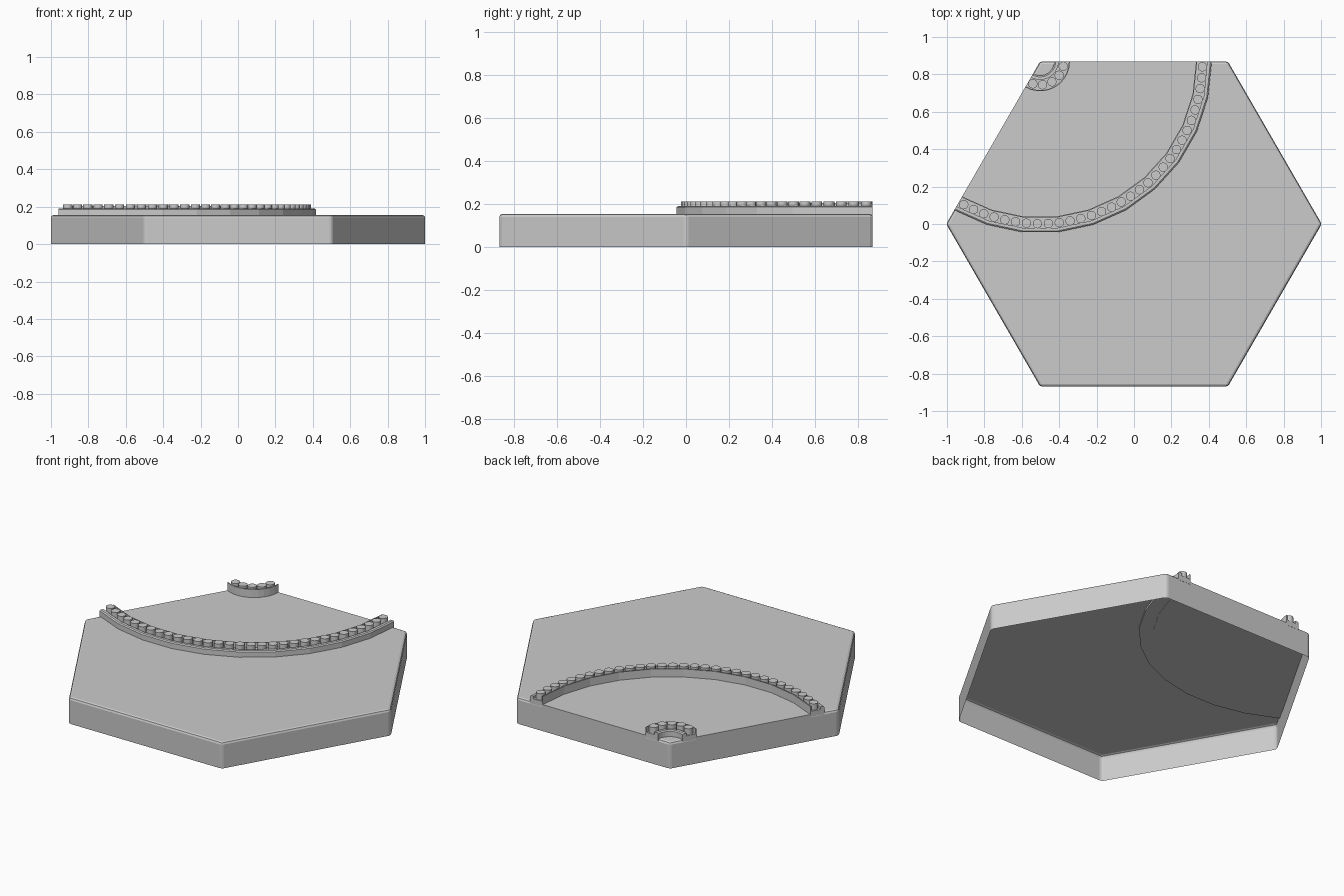
import bpy, bmesh, math
from mathutils import Matrix

if "Cube" in bpy.data.objects:
    bpy.data.objects.remove(bpy.data.objects["Cube"])

HEX_R = 1.004                      # slightly over 1: corners get rounded
CX, CY = -HEX_R / 2, HEX_R * math.sqrt(3) / 2   # arc centre: back-left corner
TOP, BEVEL = 0.155, 0.014
SPAN = math.radians(120)


def finish(bm, name):
    bmesh.ops.recalc_face_normals(bm, faces=bm.faces)
    me = bpy.data.meshes.new(name)
    bm.to_mesh(me)
    bm.free()
    ob = bpy.data.objects.new(name, me)
    bpy.context.collection.objects.link(ob)
    return ob


def smooth(ob, deg=35):
    bpy.ops.object.select_all(action='DESELECT')
    ob.select_set(True)
    bpy.context.view_layer.objects.active = ob
    bpy.ops.object.shade_smooth_by_angle(angle=math.radians(deg))


def arc_sweep(name, profile, segs=10):
    """Sweep a closed (radius, z) profile through the 120 degree corner."""
    bm = bmesh.new()
    rings = []
    for i in range(segs + 1):
        a = -SPAN * i / segs
        rings.append([bm.verts.new((CX + r * math.cos(a), CY + r * math.sin(a), z))
                      for r, z in profile])
    n = len(profile)
    for a, b in zip(rings, rings[1:]):
        for k in range(n):
            bm.faces.new((a[k], a[(k + 1) % n], b[(k + 1) % n], b[k]))
    bm.faces.new(rings[0])
    bm.faces.new(rings[-1])
    return finish(bm, name)


# Hexagonal tile: open underneath, bevelled top and corners
bm = bmesh.new()
ring = bmesh.ops.create_circle(bm, cap_ends=True, radius=HEX_R, segments=6)['verts']
bmesh.ops.rotate(bm, verts=ring, matrix=Matrix.Rotation(math.radians(30), 3, 'Z')
                 if abs(abs(ring[0].co.x) - HEX_R) > 0.01
                 and abs(ring[0].co.x) < 0.01 else Matrix.Identity(3))
base = bm.faces[:]
ext = bmesh.ops.extrude_face_region(bm, geom=base)
bmesh.ops.translate(bm, vec=(0, 0, TOP),
                    verts=[v for v in ext['geom'] if isinstance(v, bmesh.types.BMVert)])
low = [f for f in bm.faces if all(v.co.z < 0.01 for v in f.verts)]
bmesh.ops.delete(bm, geom=low, context='FACES_ONLY')
edges = [e for e in bm.edges if max(v.co.z for v in e.verts) > 0.1]
bmesh.ops.bevel(bm, geom=edges, offset=BEVEL, segments=2, profile=0.5, affect='EDGES')
finish(bm, "hex_tile")

# Path surface between the two kerbs, square at the tile edge
arc_sweep("path_surface", [(0.155, TOP - BEVEL), (0.155, TOP + 0.002),
                           (0.84, TOP + 0.002), (0.84, TOP - BEVEL)])

# Kerb section: thin back wall, trough, chamfered lip
SECTION = [(0, 0.143), (0, 0.205), (0.006, 0.205), (0.006, 0.175), (0.061, 0.175),
           (0.061, 0.191), (0.077, 0.191), (0.084, 0.186), (0.084, 0.143)]


def kerb(name, wall_r, side, studs):
    arc_sweep(name + "_kerb", [(wall_r + side * d, z) for d, z in SECTION])
    # row of round posts in the trough
    bm = bmesh.new()
    r = wall_r + side * 0.034
    for i in range(studs):
        a = -SPAN * (i + 0.5) / studs
        m = Matrix.Translation((CX + r * math.cos(a), CY + r * math.sin(a), 0.19))
        bmesh.ops.create_cone(bm, cap_ends=True, segments=14, radius1=0.025,
                              radius2=0.025, depth=0.046, matrix=m)
    smooth(finish(bm, name + "_posts"))


kerb("outer", 0.834, 1, 31)
kerb("inner", 0.16, -1, 5)
